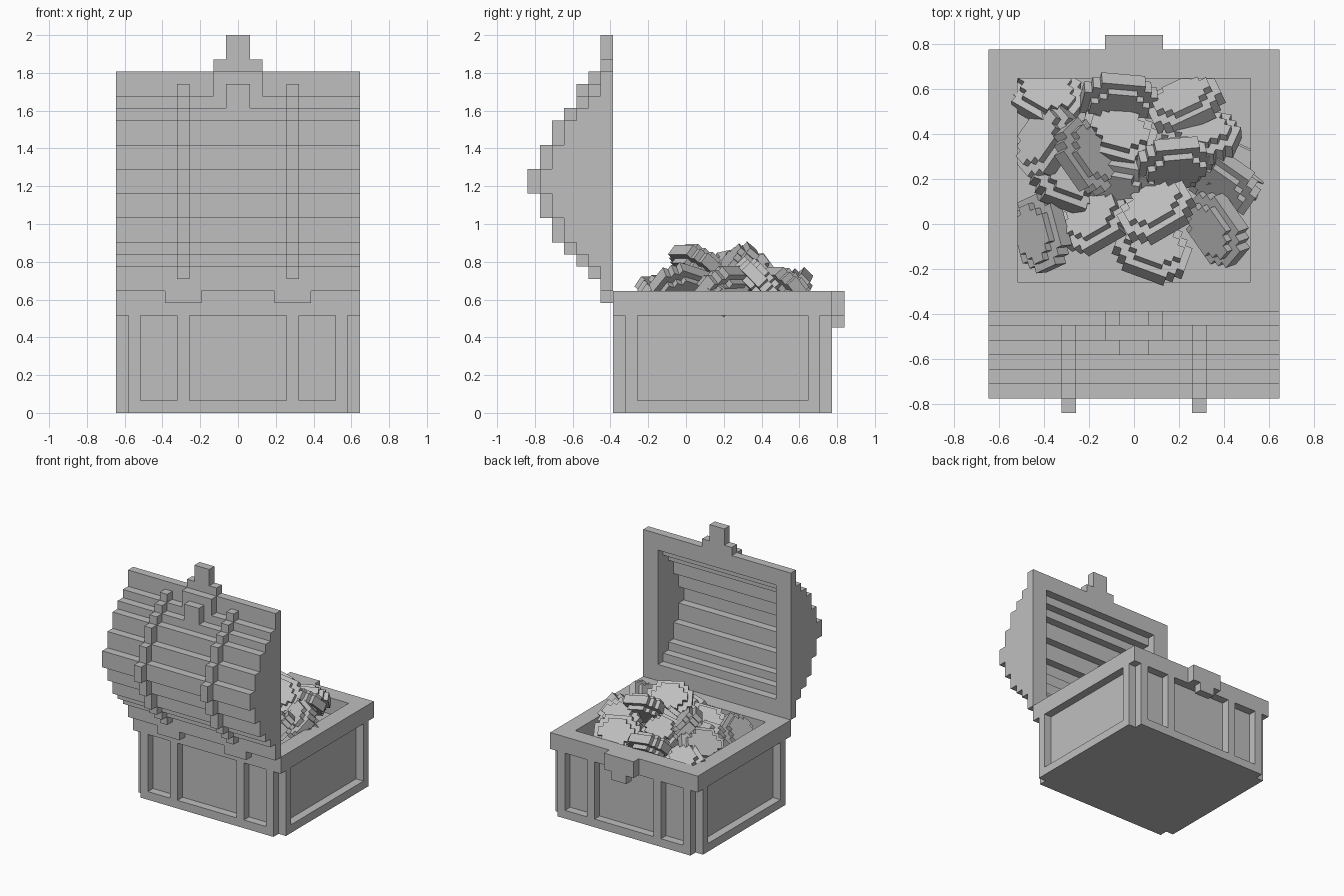
import bpy, bmesh
from math import radians
from mathutils import Matrix, Vector

cube = bpy.data.objects.get("Cube")
if cube:
    bpy.data.objects.remove(cube, do_unlink=True)

U = 2 / 31  # one block

grey = bpy.data.materials.new("plain_grey")
grey.use_nodes = True
colour = (0.52, 0.52, 0.52, 1)
grey.diffuse_color = colour
grey.node_tree.nodes["Principled BSDF"].inputs["Base Color"].default_value = colour


def add_object(name, boxes, scale=U, matrix=Matrix.Identity(4)):
    """Flat-shaded object from boxes given as (x0, x1, y0, y1, z0, z1)."""
    bm = bmesh.new()
    for x0, x1, y0, y1, z0, z1 in boxes:
        low, high = Vector((x0, y0, z0)), Vector((x1, y1, z1))
        place = Matrix.Translation((low + high) / 2 * scale)
        size = Matrix.Diagonal(((high - low) * scale).to_4d())
        size[3][3] = 1
        bmesh.ops.create_cube(bm, size=1, matrix=place @ size)
    mesh = bpy.data.meshes.new(name)
    bm.to_mesh(mesh)
    bm.free()
    mesh.materials.append(grey)
    obj = bpy.data.objects.new(name, mesh)
    obj.matrix_world = matrix
    bpy.context.collection.objects.link(obj)
    return obj


def mirrored(box):
    x0, x1, *rest = box
    return [box, (-x1, -x0, *rest)]


# Chest walls and inner floor
walls = [(-9, 9, -5, -4, 0, 8), (-9, 9, 10, 11, 0, 8)]
walls += mirrored((8, 9, -4, 10, 0, 8))
add_object("chest_walls", walls)
add_object("chest_floor", [(-8, 8, -4, 10, 0, 8)])

# Raised frames around the recessed panels
frames = []
for y in (-6, 11):
    frames.append((-9, 9, y, y + 1, 0, 1))
    for x in (4, 8):
        frames += mirrored((x, x + 1, y, y + 1, 1, 8))
frames += mirrored((9, 10, -5, 11, 0, 1))
for y in (-5, 10):
    frames += mirrored((9, 10, y, y + 1, 1, 8))
add_object("panel_frames", frames)

# Rim around the opening
rim = [(-10, 10, -6, -4, 8, 10), (-10, 10, 10, 12, 8, 10)]
rim += mirrored((8, 10, -4, 10, 8, 10))
add_object("chest_rim", rim)
add_object("chest_latch", [(-2, 2, 12, 13, 8, 10), (-1, 1, 12, 13, 7, 8)])

# Stepped lid standing open: (bottom, top, thickness)
steps = [(10, 12, 1), (12, 13, 2), (13, 14, 3), (14, 16, 4), (16, 18, 5),
         (18, 20, 6), (20, 22, 5), (22, 24, 4), (24, 25, 3), (25, 26, 2),
         (26, 28, 1)]
lid, straps = [], []
for z0, z1, d in steps:
    lid.append((-10, 10, -6 - d, -5 - d, z0, z1))
    if d > 1:
        lid += mirrored((8, 10, -5 - d, -6, z0, z1))
    straps += mirrored((4, 5, -7 - d, -6 - d, max(z0, 11), min(z1, 27)))
add_object("lid", lid)
add_object("lid_straps", straps)
add_object("lid_hinges", mirrored((3, 6, -7, -6, 9, 10)))
add_object("lid_clasp", [(-2, 2, -8, -7, 25, 28), (-2, 2, -7, -6, 28, 29),
                         (-1, 1, -7, -6, 29, 31), (-1, 1, -9, -8, 25, 27)])

# Blocky rounded coin, widest in the middle layer
coin = []
for half_rows, thick in (((5, 5, 4, 3), 1), ((4, 3, 2), 2)):
    for row, half in enumerate(half_rows):
        for y in {row, -row - 1}:
            coin.append((-half, half, y, y + 1, -thick, thick))

# Heap of coins: x, y, z, yaw, roll
heap = [
    (-.39, .57, .60, -30, -30), (-.07, .55, .64, -5, 45),
    (.23, .53, .65, 25, -50), (-.39, .37, .66, 55, -45),
    (-.21, .30, .75, -55, -45), (-.07, .39, .68, -15, -35),
    (.30, .39, .69, -10, -45), (.18, .27, .77, 5, 50),
    (.39, .19, .66, -35, 45), (-.05, .17, .68, -10, 40),
    (-.29, .19, .62, -20, -35), (.10, .06, .78, 30, -40),
    (-.17, .02, .65, 30, -35), (-.41, -.04, .60, 105, -45),
    (.08, -.12, .62, -20, -35), (.37, -.02, .66, -55, 45),
    (.44, .23, .60, -25, -35),
]
for i, (x, y, z, yaw, roll) in enumerate(heap):
    pitch = (-15, 10, 0)[i % 3]
    turn = (Matrix.Rotation(radians(yaw), 4, "Z")
            @ Matrix.Rotation(radians(pitch), 4, "Y")
            @ Matrix.Rotation(radians(roll), 4, "X"))
    add_object(f"coin_{i + 1}", coin, 0.033,
               Matrix.Translation((x, y, z)) @ turn)
